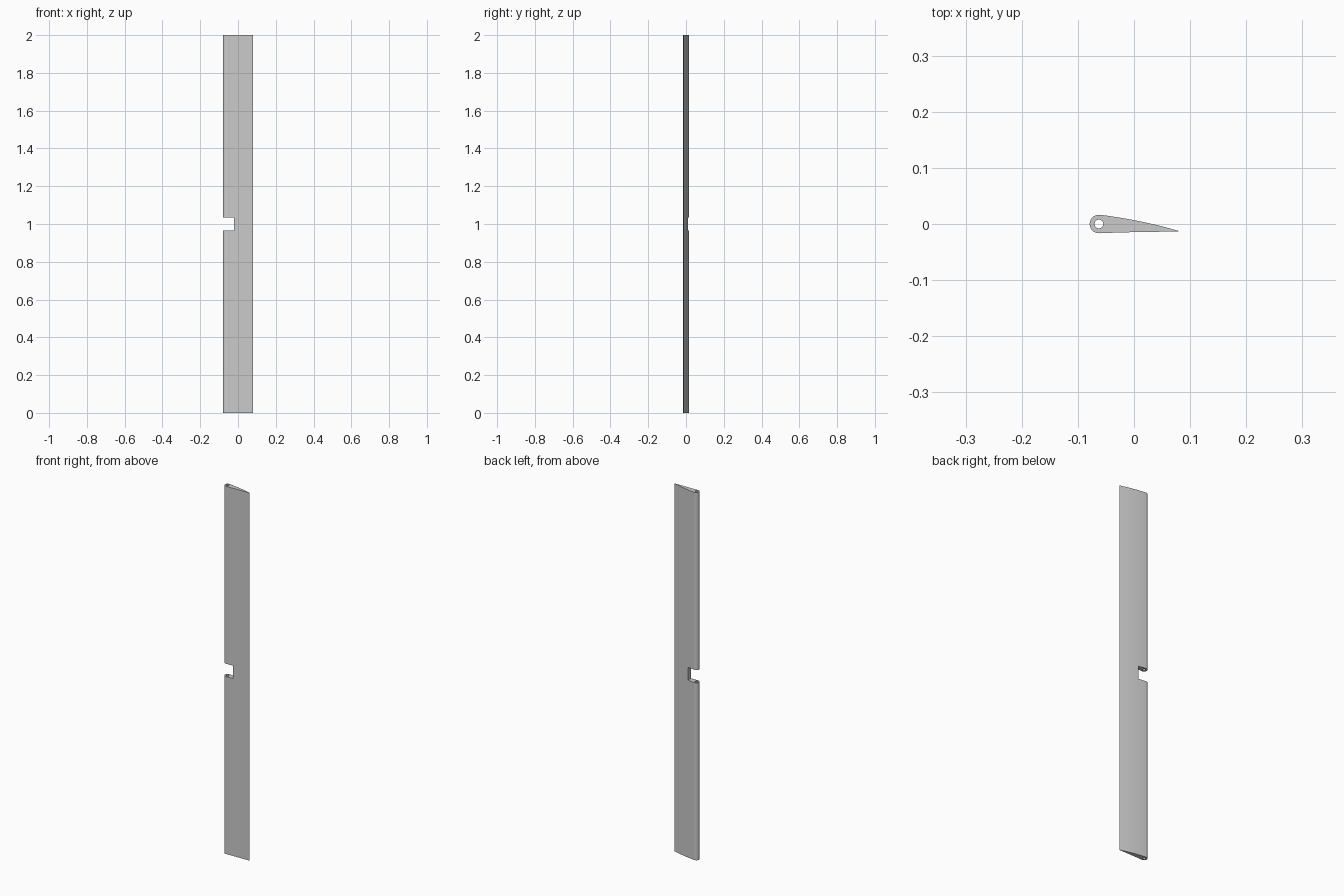
import bpy, bmesh
from math import cos, sin, radians

if "Cube" in bpy.data.objects:
    bpy.data.objects.remove(bpy.data.objects["Cube"])

NOSE_X, NOSE_R, BORE_R = -0.0625, 0.0165, 0.0078
TAIL_X = 0.079


def prism(name, pts, z0, z1):
    bm = bmesh.new()
    face = bm.faces.new([bm.verts.new((x, y, z0)) for x, y in pts])
    top = bmesh.ops.extrude_face_region(bm, geom=[face])
    verts = [v for v in top["geom"] if isinstance(v, bmesh.types.BMVert)]
    bmesh.ops.translate(bm, verts=verts, vec=(0, 0, z1 - z0))
    bmesh.ops.recalc_face_normals(bm, faces=bm.faces)
    mesh = bpy.data.meshes.new(name)
    bm.to_mesh(mesh)
    bm.free()
    obj = bpy.data.objects.new(name, mesh)
    bpy.context.collection.objects.link(obj)
    return obj


def arc(r, a0, a1, n):
    angles = [radians(a0 + (a1 - a0) * i / n) for i in range(n + 1)]
    return [(NOSE_X + r * cos(a), r * sin(a)) for a in angles]


def bezier(a, b, c, n):
    return [tuple((1 - t) ** 2 * p + 2 * t * (1 - t) * q + t * t * s
                  for p, q, s in zip(a, b, c))
            for t in (i / n for i in range(n + 1))]


def cut(obj, cutter):
    mod = obj.modifiers.new("cut", 'BOOLEAN')
    mod.operation = 'DIFFERENCE'
    mod.solver = 'EXACT'
    mod.object = cutter
    bpy.context.view_layer.objects.active = obj
    bpy.ops.object.modifier_apply(modifier=mod.name)
    bpy.data.objects.remove(cutter, do_unlink=True)


# Airfoil outline: round nose, cambered underside and back, thin trailing edge
nose = arc(NOSE_R, 82.5, 272, 24)
lower = bezier(nose[-1], (0.0, -0.0138), (TAIL_X, -0.0136), 10)
upper = bezier((TAIL_X, -0.0122), (0.012, 0.0075), nose[0], 10)
blade = prism("control_surface", nose + lower[1:] + upper[:-1], 0, 2)

# Hinge rod bore along the full span
cut(blade, prism("bore_cutter", arc(BORE_R, 0, 348.75, 31), -0.1, 2.1))

# Notch at mid span for the hinge bracket
cut(blade, prism("notch_cutter",
                 [(-0.12, -0.1), (-0.02, -0.1), (-0.02, 0.1), (-0.12, 0.1)],
                 0.965, 1.035))

bpy.ops.object.select_all(action='DESELECT')
blade.select_set(True)
bpy.context.view_layer.objects.active = blade
bpy.ops.object.shade_smooth_by_angle(angle=radians(30))
